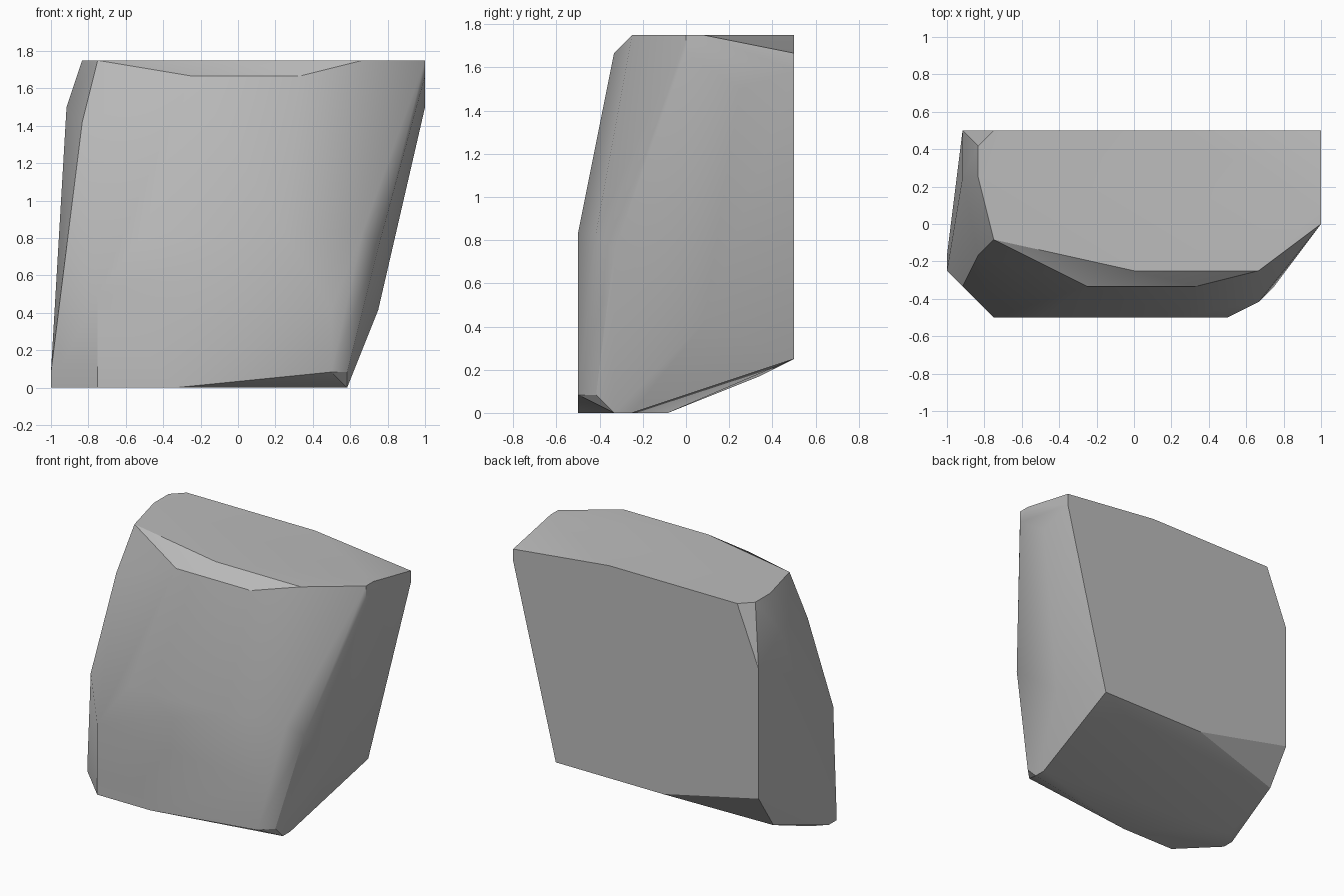
import bpy
import bmesh
import math

# Remove the default object
default = bpy.data.objects.get("Cube")
if default:
    bpy.data.objects.remove(default, do_unlink=True)

# All corners sit on a grid of twelfths of a unit
STEP = 1 / 12


def make_material(name, color):
    mat = bpy.data.materials.new(name)
    mat.use_nodes = True
    mat.diffuse_color = color
    for node in mat.node_tree.nodes:
        if node.type == 'BSDF_PRINCIPLED':
            node.inputs["Base Color"].default_value = color
    return mat


# Corner positions of the boulder, grouped by height level
levels = {
    # flat top and its chamfered rim
    21: [(-9, 6), (3, 6), (12, 1), (12, 0), (8, -3), (0, -3), (-9, -1), (-10, 3), (-10, 5)],
    20: [(12, 6), (12, 0), (4, -4), (-3, -4)],
    19: [(12, 6)],
    18: [(12, 3), (-11, 3)],
    17: [(-10, -2)],
    16: [(-11, 6)],
    # bulging middle
    10: [(-6, -6), (3, -6), (8, -5)],
    9: [(-11, -4), (9, -4)],
    6: [(-9, -6)],
    5: [(-11, 6), (9, 1), (6, -6)],
    # undercut underside and foot
    3: [(8, 6), (-2, 6)],
    2: [(-11, 4)],
    1: [(-12, -3), (5, -6), (6, -6), (7, -5)],
    0: [(-12, -3), (-12, -2), (-11, -1), (-9, -6), (-4, -6), (7, -4), (7, -3)],
}


def build_boulder(name, levels, material):
    """Wrap the corners in a convex hull and merge coplanar triangles."""
    bm = bmesh.new()
    for height, corners in levels.items():
        for x, y in corners:
            bm.verts.new((x * STEP, y * STEP, height * STEP))
    bmesh.ops.convex_hull(bm, input=bm.verts[:])
    loose = [v for v in bm.verts if not v.link_faces]
    bmesh.ops.delete(bm, geom=loose, context='VERTS')
    bmesh.ops.dissolve_limit(bm, angle_limit=math.radians(0.5),
                             verts=bm.verts[:], edges=bm.edges[:])
    bmesh.ops.recalc_face_normals(bm, faces=bm.faces[:])
    mesh = bpy.data.meshes.new(name)
    bm.to_mesh(mesh)
    bm.free()
    mesh.materials.append(material)
    obj = bpy.data.objects.new(name, mesh)
    bpy.context.collection.objects.link(obj)
    return obj


# Boulder
stone = make_material("stone_grey", (0.5, 0.5, 0.5, 1))
boulder = build_boulder("boulder", levels, stone)

# Soft shading on shallow creases, sharp on strong ones
bpy.ops.object.select_all(action='DESELECT')
boulder.select_set(True)
bpy.context.view_layer.objects.active = boulder
bpy.ops.object.shade_smooth_by_angle(angle=math.radians(30))
